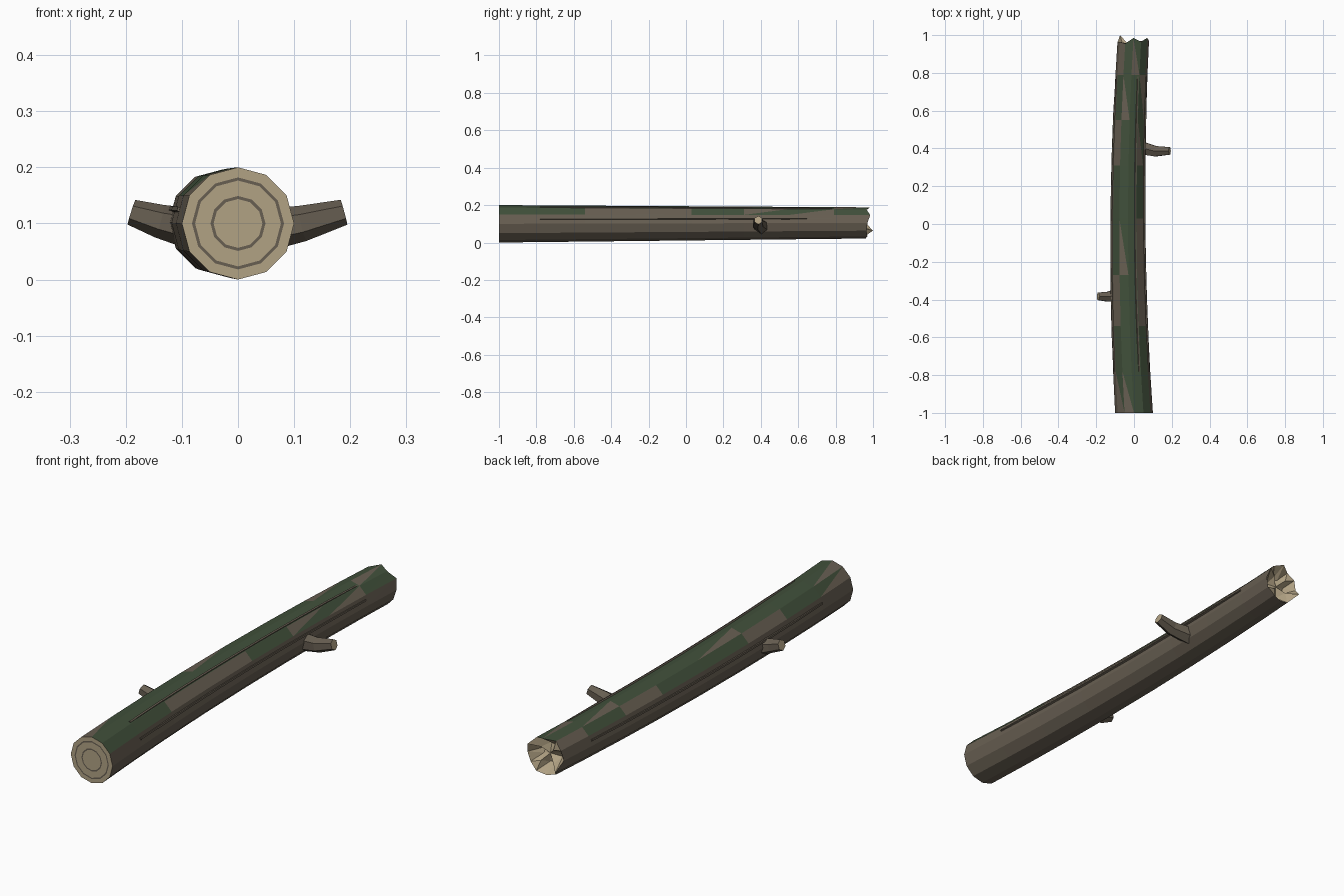
import bpy, bmesh, math
from mathutils import Vector

cube = bpy.data.objects.get("Cube")
if cube:
    bpy.data.objects.remove(cube, do_unlink=True)


def make_mat(name, rgb):
    m = bpy.data.materials.new(name)
    m.use_nodes = True
    m.diffuse_color = (*rgb, 1)
    m.node_tree.nodes["Principled BSDF"].inputs["Base Color"].default_value = (*rgb, 1)
    return m


MATS = [make_mat("bark", (0.135, 0.112, 0.083)),
        make_mat("moss", (0.052, 0.080, 0.043)),
        make_mat("cut_wood", (0.44, 0.36, 0.23))]
BARK, MOSS, WOOD = range(3)
SIDES = 12


def finish(name, bm):
    bmesh.ops.recalc_face_normals(bm, faces=bm.faces)
    me = bpy.data.meshes.new(name)
    bm.to_mesh(me)
    bm.free()
    for m in MATS:
        me.materials.append(m)
    ob = bpy.data.objects.new(name, me)
    bpy.context.collection.objects.link(ob)
    return ob


def face(bm, verts, mat):
    bm.faces.new(verts).material_index = mat


def bridge(bm, a, b, mat):
    n = len(a)
    for i in range(n):
        j = (i + 1) % n
        face(bm, (a[i], a[j], b[j], b[i]), mat)


# The log bows gently to one side and tapers to the back
def log_point(y, angle, scale=1.0, extra=0.0):
    cx = -0.031 * (1 - y * y) - 0.002 * (y + 1) / 2
    cz = 0.1 + 0.0025 * (y + 1)
    r = (0.1 - 0.0085 * (y + 1)) * scale + extra
    return Vector((cx + r * math.cos(angle), y, cz + r * math.sin(angle)))


def log_ring(bm, y, scale=1.0):
    return [bm.verts.new(log_point(y, math.tau * i / SIDES, scale)) for i in range(SIDES)]


# Moss per facet column: m moss, b bark, t/s split along the diagonal
MOSS_COLUMNS = {1: "mmbbmtsm", 2: "mmmmmmmt", 3: "tmmtmmtm", 4: "tmbmmbmb"}
STATIONS = [-1, -0.78, -0.54, -0.27, 0.03, 0.31, 0.55, 0.79]
BROKEN_RIM = [0.97, 0.985, 0.965, 0.985, 0.955, 0.965, 0.96, 1.0, 0.955, 0.96, 0.97, 0.965]

# Log body with mossy upper facets
bm = bmesh.new()
rings = [log_ring(bm, y) for y in STATIONS]
rim = [bm.verts.new(log_point(y, math.tau * i / SIDES)) for i, y in enumerate(BROKEN_RIM)]
rings.append(rim)
for k in range(len(rings) - 1):
    lo, hi = rings[k], rings[k + 1]
    for i in range(SIDES):
        j = (i + 1) % SIDES
        code = MOSS_COLUMNS.get(i, "b" * 8)[k]
        face(bm, (lo[i], lo[j], hi[j]), BARK if code in "bt" else MOSS)
        face(bm, (lo[i], hi[j], hi[i]), BARK if code in "bs" else MOSS)

# Sawn front end with two growth rings
outer = rings[0]
for scale, mat in ((0.82, WOOD), (0.765, BARK), (0.49, WOOD), (0.435, BARK)):
    inner = log_ring(bm, -1, scale)
    bridge(bm, outer, inner, mat)
    outer = inner
face(bm, outer, WOOD)

# Splintered hollow at the back end
splinters = []
for i in range(SIDES):
    depth = 0.955 if i % 3 == 1 else 0.91 + 0.012 * (i % 2)
    splinters.append(bm.verts.new(log_point(depth, math.tau * (i + 0.5) / SIDES, 0.5)))
heart = bm.verts.new(log_point(0.93, 0, 0.05))
for i in range(SIDES):
    j = (i + 1) % SIDES
    face(bm, (rim[i], rim[j], splinters[i]), WOOD)
    face(bm, (rim[j], splinters[j], splinters[i]), WOOD)
    face(bm, (splinters[i], splinters[j], heart), WOOD)
finish("log", bm)


# Thin raised bark ridges running along the log
def bark_ridge(name, degrees, start, end):
    bm = bmesh.new()
    a = math.radians(degrees)
    half = 0.06
    steps = 8
    prev = None
    for s in range(steps + 1):
        y = start + (end - start) * s / steps
        lift = 0.001 if s in (0, steps) else 0.004
        ring = [bm.verts.new(log_point(y, a + da, 1, e)) for da, e in
                ((-half, -0.008), (-half * 0.6, lift), (half * 0.6, lift), (half, -0.008))]
        if prev:
            bridge(bm, prev, ring, BARK)
        else:
            face(bm, ring, BARK)
        prev = ring
    face(bm, prev, BARK)
    finish(name, bm)


bark_ridge("right_bark_ridge", 17, -0.78, 0.78)
bark_ridge("top_bark_ridge", 65, -0.78, 0.78)
bark_ridge("left_bark_ridge", 165, -0.78, 0.78)


# Broken branch stubs: six sided, bent, with a cut tip
def stub(name, path, radii):
    bm = bmesh.new()
    pts = [Vector(p) for p in path]
    prev = None
    for k, (p, r) in enumerate(zip(pts, radii)):
        d = (pts[min(k + 1, len(pts) - 1)] - pts[max(k - 1, 0)]).normalized()
        side = d.cross(Vector((0, 0, 1))).normalized()
        up = side.cross(d)
        ring = [bm.verts.new(p + r * (math.sin(t) * side + math.cos(t) * up))
                for t in (math.tau * i / 6 for i in range(6))]
        if prev:
            bridge(bm, prev, ring, BARK)
        else:
            face(bm, ring, BARK)
        prev = ring
    face(bm, prev, WOOD)
    finish(name, bm)


stub("left_branch_stub",
     [(0.03, 0.405, 0.085), (0.115, 0.385, 0.1), (0.189, 0.387, 0.12)],
     [0.04, 0.032, 0.023])
stub("right_branch_stub",
     [(-0.08, -0.372, 0.09), (-0.14, -0.385, 0.104), (-0.19, -0.383, 0.12)],
     [0.037, 0.03, 0.023])
